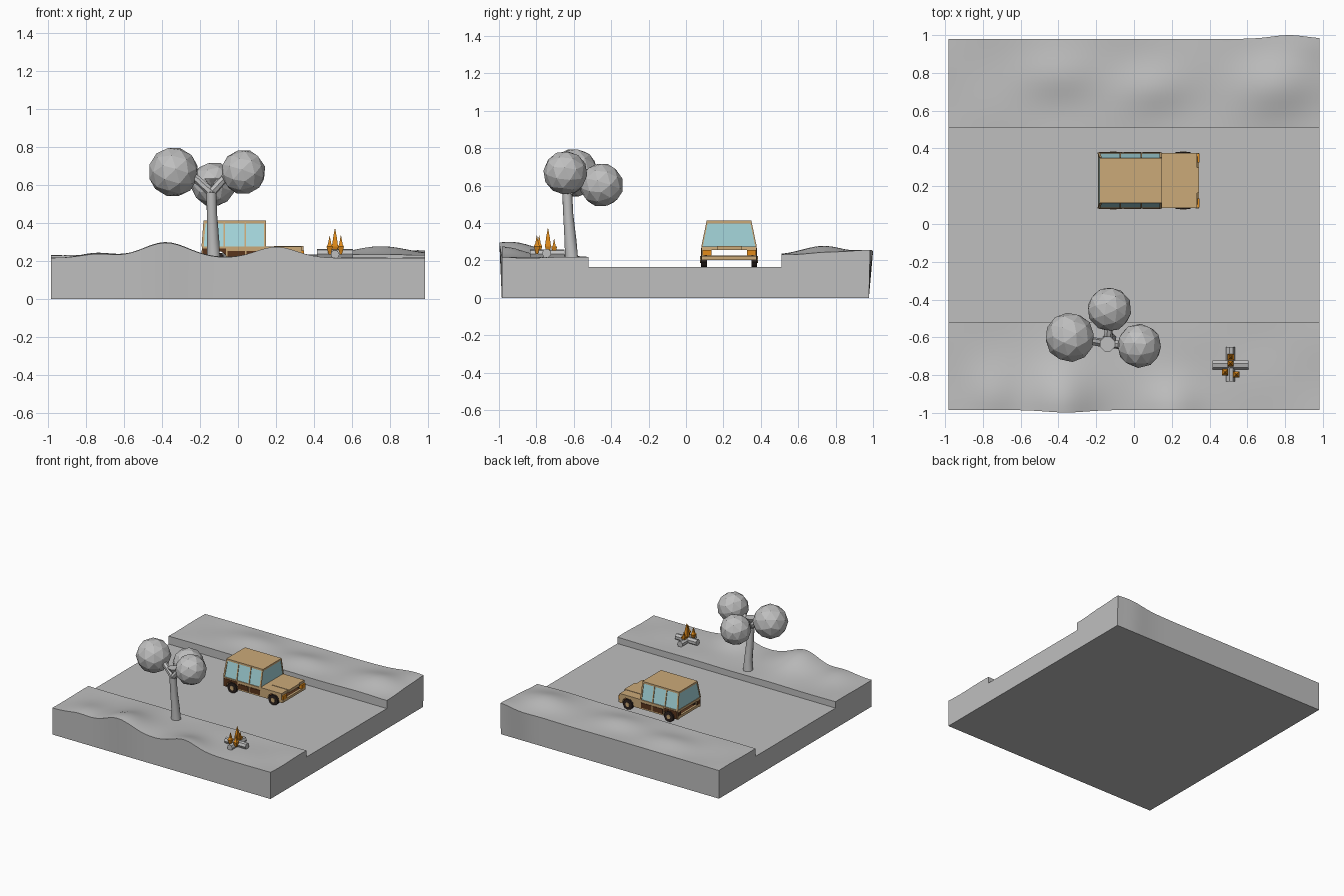
import bpy, bmesh, math
from mathutils import Vector, Matrix

if "Cube" in bpy.data.objects:
    bpy.data.objects.remove(bpy.data.objects["Cube"])


def mat(name, r, g, b):
    m = bpy.data.materials.new(name)
    m.diffuse_color = (r, g, b, 1)
    m.use_nodes = True
    m.node_tree.nodes["Principled BSDF"].inputs["Base Color"].default_value = m.diffuse_color
    return m


GREY = mat("stone grey", .52, .52, .52)
TAN = mat("tan", .60, .40, .19)
GLASS = mat("pale blue glass", .38, .68, .72)
BROWN = mat("dark brown", .10, .035, .012)
TYRE = mat("tyre black", .025, .016, .014)
ORANGE = mat("orange", .76, .26, .01)


def finish(name, bm, m, angle=None):
    bmesh.ops.recalc_face_normals(bm, faces=bm.faces)
    me = bpy.data.meshes.new(name)
    bm.to_mesh(me)
    bm.free()
    me.materials.append(m)
    if angle:
        me.shade_smooth()
        me.set_sharp_from_angle(angle=math.radians(angle))
    ob = bpy.data.objects.new(name, me)
    bpy.context.collection.objects.link(ob)
    return ob


def loft(name, rings, m, angle=None):
    """Skin equal-length closed rings and cap both ends."""
    bm = bmesh.new()
    vs = [[bm.verts.new(p) for p in r] for r in rings]
    n = len(rings[0])
    for a, b in zip(vs, vs[1:]):
        for i in range(n):
            j = (i + 1) % n
            bm.faces.new((a[i], a[j], b[j], b[i]))
    bm.faces.new(vs[0])
    bm.faces.new(vs[-1])
    return finish(name, bm, m, angle)


def box(name, x0, x1, y0, y1, z0, z1, m, top=None):
    """Box; top = optional (x0, x1, y0, y1) for a tapered upper rectangle."""
    def rect(r, z):
        return [(r[0], r[2], z), (r[1], r[2], z), (r[1], r[3], z), (r[0], r[3], z)]
    b = (x0, x1, y0, y1)
    return loft(name, [rect(b, z0), rect(top or b, z1)], m)


def tube(name, path, radii, sides, m, angle=None):
    rings = []
    pts = [Vector(p) for p in path]
    for k, p in enumerate(pts):
        d = (pts[min(k + 1, len(pts) - 1)] - pts[max(k - 1, 0)]).normalized()
        q = d.to_track_quat('Z', 'Y')
        rings.append([p + q @ Vector((radii[k] * math.cos(t), radii[k] * math.sin(t), 0))
                      for t in (2 * math.pi * (i + .5) / sides for i in range(sides))])
    return loft(name, rings, m, angle)


# ---- Ground slab: cross-section with two bumpy banks lofted along x
BUMPS = [(-.38, -.93, .085, .17, .20), (.20, -.98, .058, .15, .16), (-.74, -.92, .025, .12, .15),
         (.75, .74, .048, .20, .15), (.10, .72, .028, .18, .12), (-.40, .78, .022, .2, .12),
         (.95, .98, .025, .15, .12)]


def height(x, y):
    h = .216 if y < 0 else .230
    for bx, by, a, sx, sy in BUMPS:
        h += a * math.exp(-((x - bx) / sx) ** 2 - ((y - by) / sy) ** 2)
    return h + .003 * math.sin(9 * x + 2) * math.sin(13 * y)


rings = []
N, K = 56, 14
for i in range(N + 1):
    x = -.982 + 1.964 * i / N
    back = .02 * math.exp(-((x - .82) / .13) ** 2)
    front = .013 * math.exp(-((x + .36) / .15) ** 2)
    ring = [(x, -.985, 0)]
    for k in range(K + 1):
        t = k / K
        y = -.985 + .465 * t
        ring.append((x, y - front * (1 - t) ** 4, height(x, y)))
    ring += [(x, -.52, .165), (x, .51, .165)]
    for k in range(K + 1):
        t = k / K
        y = .51 + .47 * t
        ring.append((x, y + back * t ** 4, height(x, y)))
    ring.append((x, .978, 0))
    rings.append(ring)
loft("ground", rings, GREY, 35)

# ---- Tree: bent trunk, three branches, faceted leaf balls
tube("tree_trunk", [(-.13, -.612, .205), (-.13, -.617, .30), (-.137, -.63, .45), (-.14, -.635, .56),
                    (-.14, -.635, .635)], [.038, .032, .027, .027, .042], 8, GREY, 50)
BALLS = [((-.34, -.60, .668), .132), ((.028, -.645, .668), .118), ((-.13, -.452, .603), .118)]
for k, (c, r) in enumerate(BALLS):
    v = Vector(c)
    tube("tree_branch", [(-.14, -.635, .56), Vector((-.14, -.635, .61)).lerp(v, .4), v],
         [.024, .022, .015], 7, GREY, 50)
    bm = bmesh.new()
    bmesh.ops.create_icosphere(bm, subdivisions=2, radius=r,
                               matrix=Matrix.Translation(v) @ Matrix.Rotation(.6 + k, 4, (1, .5, .7)))
    finish("tree_leaves", bm, GREY)

# ---- Campfire: crossed logs and diamond flames
tube("log_across", [(.415, -.745, .238), (.605, -.745, .238)], [.025, .025], 7, GREY)
tube("log_along", [(.51, -.835, .234), (.51, -.65, .234)], [.024, .024], 7, GREY)
for x, y, top in [(.51, -.738, .372), (.482, -.785, .332), (.541, -.797, .334), (.512, -.705, .315)]:
    tube("flame", [(x, y, .235), (x, y, .275), (x, y, top - .045), (x, y, top)],
         [.008, .023, .013, .001], 4, ORANGE)

# ---- Car, nose towards +x
CY = .23
Z0, Z1 = .275, .405


def both(fn):
    for s in (-1, 1):
        fn(s)


def side_prism(name, pts, y0, y1, m):
    loft(name, [[(x, y, z) for x, z in pts] for y in (y0, y1)], m)


# glasshouse and roof
box("car_glass", -.187, .143, CY - .143, CY + .143, Z0 - .005, Z1, GLASS, (-.177, .143, CY - .116, CY + .116))
box("car_roof", -.182, .148, CY - .12, CY + .12, Z1 - .007, .413, TAN)
box("car_belt", -.19, .148, CY - .148, CY + .148, .255, Z0, TAN)


# window pillars leaning in with the glass
def pillars(s):
    for x, w, lean in [(-.186, .006, .010), (-.072, .004, 0), (.039, .004, 0), (.142, .006, 0)]:
        a, b = CY + s * .148, CY + s * .140
        c, d = CY + s * .121, CY + s * .113
        box("car_pillar", x - w, x + w, a, b, Z0, Z1, TAN, (x - w + lean, x + w + lean, c, d))


both(pillars)

# hood with raised centre, bumpers and floor
box("car_hood", .14, .335, CY - .146, CY + .146, .255, .275, TAN, (.14, .333, CY - .146, CY + .146))
box("car_hood_centre", .19, .345, .165, .30, .255, .278, TAN)
box("car_floor", -.18, .33, CY - .11, CY + .11, .207, .216, BROWN)
box("car_front_bumper", .325, .345, CY - .147, CY + .147, .203, .223, TAN)
box("car_rear_bumper", -.19, -.172, CY - .147, CY + .147, .203, .225, TAN)


def arch(x):
    return [(x - .05, .20), (x - .045, .232), (x - .022, .25), (x + .022, .25), (x + .045, .232), (x + .05, .20)]


# side walls with wheel arches, dark panels, lamps and wheels
def side(s):
    y0, y1 = CY + s * .146, CY + s * .128
    wall = [(-.19, .258), (-.19, .20)] + arch(-.11) + arch(.26) + [(.335, .20), (.335, .258)]
    side_prism("car_side", wall, y0, y1, TAN)
    ya, yb = CY + s * .150, CY + s * .140
    for a, b in [(-.055, .036), (.046, .14)]:
        side_prism("car_door_panel", [(a, .212), (b, .212), (b, .252), (a, .252)], ya, yb, BROWN)
    rear = [(-.186, .266), (-.186, .206)] + arch(-.11)[:-1] + [(-.062, .235), (-.062, .266)]
    side_prism("car_rear_panel", rear, ya, yb, BROWN)
    box("car_headlight", .32, .348, CY + s * .095, CY + s * .143, .225, .255, ORANGE)
    box("car_tail_post", -.191, -.18, CY + s * .105, CY + s * .143, .225, .256, BROWN)
    for x in (-.11, .26):
        tube("car_wheel", [(x, CY + s * .119, .205), (x, CY + s * .15, .205)], [.042, .042], 10, TYRE)
        tube("car_hub", [(x, CY + s * .148, .205), (x, CY + s * .154, .205)], [.018, .018], 10, TAN)


both(side)
